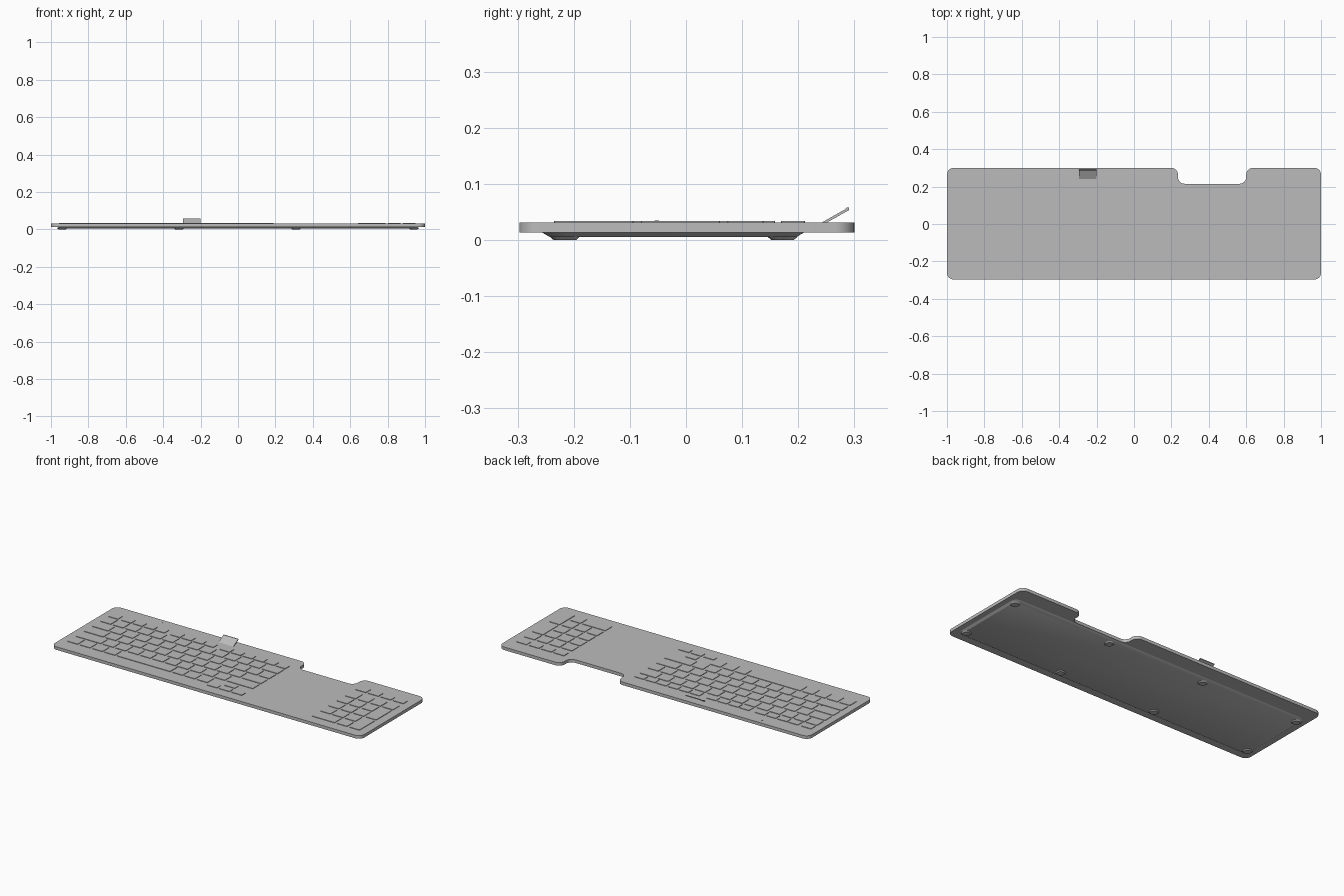
import bpy, bmesh, math
from mathutils import Vector

cube = bpy.data.objects.get("Cube")
if cube:
    bpy.data.objects.remove(cube, do_unlink=True)

grey = bpy.data.materials.new("plain grey")
grey.use_nodes = True
COLOUR = (0.5, 0.5, 0.5, 1)
grey.diffuse_color = COLOUR
grey.node_tree.nodes["Principled BSDF"].inputs["Base Color"].default_value = COLOUR


def finish(name, bm, smooth=False):
    bmesh.ops.recalc_face_normals(bm, faces=bm.faces)
    mesh = bpy.data.meshes.new(name)
    bm.to_mesh(mesh)
    bm.free()
    mesh.materials.append(grey)
    obj = bpy.data.objects.new(name, mesh)
    bpy.context.collection.objects.link(obj)
    if smooth:
        bpy.ops.object.select_all(action='DESELECT')
        obj.select_set(True)
        bpy.context.view_layer.objects.active = obj
        bpy.ops.object.shade_smooth_by_angle(angle=math.radians(30))
    return obj


def rounded(corners, radius, steps=8):
    """Outline with every right-angled corner replaced by an arc."""
    points = []
    for i, corner in enumerate(corners):
        c = Vector(corner)
        a = (Vector(corners[i - 1]) - c).normalized() * radius
        b = (Vector(corners[(i + 1) % len(corners)]) - c).normalized() * radius
        for s in range(steps + 1):
            t = s / steps * math.pi / 2
            points.append(c + a * (1 - math.sin(t)) + b * (1 - math.cos(t)))
    return points


def prism(bm, lower, upper, z0, z1):
    bottom = [bm.verts.new((p[0], p[1], z0)) for p in lower]
    top = [bm.verts.new((p[0], p[1], z1)) for p in upper]
    bm.faces.new(bottom)
    bm.faces.new(top)
    n = len(bottom)
    for i in range(n):
        j = (i + 1) % n
        bm.faces.new((bottom[i], bottom[j], top[j], top[i]))


def rectangle(x0, x1, y0, y1):
    return [(x0, y0), (x1, y0), (x1, y1), (x0, y1)]


# Main slab with the notch in its back edge
outline = [(-1, -0.297), (1, -0.297), (1, 0.3), (0.6, 0.3),
           (0.6, 0.215), (0.235, 0.215), (0.235, 0.3), (-1, 0.3)]
bm = bmesh.new()
slab = rounded(outline, 0.036)
prism(bm, slab, slab, 0.013, 0.031)
finish("body", bm, True)

# Underside tray with sloping sides
bm = bmesh.new()
prism(bm, rounded(rectangle(-0.955, 0.955, -0.242, 0.196), 0.03),
      rounded(rectangle(-0.968, 0.968, -0.256, 0.21), 0.036), 0.005, 0.013)
finish("underside_tray", bm, True)

# Round tapered feet
for i, x in enumerate((-0.94, -0.315, 0.31, 0.94)):
    for side, y in (("front", -0.216), ("back", 0.172)):
        bm = bmesh.new()
        rings = [[(x + r * math.cos(k * math.tau / 24), y + r * math.sin(k * math.tau / 24))
                  for k in range(24)] for r in (0.02, 0.027)]
        prism(bm, rings[0], rings[1], 0, 0.006)
        finish(f"{side}_foot_{i + 1}", bm, True)

# Keys
GAP, PITCH, LEFT = 0.013, 0.0802, -0.957
KEY_BASE, KEY_TOP = 0.03, 0.0342


def key(bm, x0, x1, y0, y1):
    shape = rounded(rectangle(x0, x1, y0, y1), 0.003, 2)
    prism(bm, shape, shape, KEY_BASE, KEY_TOP)


def key_row(name, y0, y1, widths):
    bm = bmesh.new()
    x = LEFT
    for w in widths:
        key(bm, x, x + w * PITCH - GAP, y0, y1)
        x += w * PITCH
    finish(name, bm)


bm = bmesh.new()
for start, count in ((LEFT, 1), (-0.872, 4), (-0.556, 4), (-0.235, 6)):
    for i in range(count):
        x = start + i * 0.072
        key(bm, x, x + 0.062, 0.169, 0.212)
finish("function_keys", bm)

ROW_STEP, ROW_DEPTH, ROW_TOP = 0.0762, 0.064, 0.159
rows = [("number_keys", [1] * 13 + [1.45]),
        ("upper_letter_keys", [1.45] + [1] * 13),
        ("home_letter_keys", [1.73] + [1] * 11 + [1.72]),
        ("lower_letter_keys", [2.2] + [1] * 10 + [2.25]),
        ("space_row_keys", [1] * 4 + [4.45] + [1] * 3)]
for i, (name, widths) in enumerate(rows):
    top = ROW_TOP - i * ROW_STEP
    key_row(name, top - ROW_DEPTH, top, widths)

# Arrow cluster
bm = bmesh.new()
for col in range(3):
    x = LEFT + (11.45 + col) * PITCH
    key(bm, x, x + PITCH - GAP, -0.235, -0.2)
    if col == 1:
        key(bm, x, x + PITCH - GAP, -0.185, -0.147)
finish("arrow_keys", bm)

# Number pad, as column, row, columns wide, rows tall
bm = bmesh.new()
pad = [(c, r, 1, 1) for r in range(4) for c in range(3)]
pad += [(3, 0, 1, 1), (3, 1, 1, 2), (3, 3, 1, 2), (0, 4, 2, 1), (2, 4, 1, 1)]
for c, r, w, h in pad:
    x, top = 0.641 + c * 0.0805, 0.138 - r * 0.0772
    key(bm, x, x + w * 0.0805 - GAP, top - h * 0.0772 + GAP, top)
for c in range(4):
    x = 0.641 + c * 0.0805
    key(bm, x, x + 0.0675, 0.169, 0.212)
finish("number_pad_keys", bm)

# Raised flap leaning towards the back, with a lip at its tip
bm = bmesh.new()
profile = [(0.24, 0.03), (0.249, 0.03), (0.291, 0.0535),
           (0.29, 0.058), (0.286, 0.058), (0.284, 0.055)]
ends = [[bm.verts.new((x, y, z)) for y, z in profile] for x in (-0.295, -0.2)]
for end in ends:
    bm.faces.new(end)
for i in range(len(profile)):
    j = (i + 1) % len(profile)
    bm.faces.new((ends[0][i], ends[0][j], ends[1][j], ends[1][i]))
finish("flap", bm)

# Small indicator marks
for name, x, y, half, z in (("status_light", -0.68, 0.265, 0.01, 0.031),
                            ("lock_light", -0.836, -0.052, 0.004, KEY_TOP)):
    bm = bmesh.new()
    mark = rectangle(x - 0.003, x + 0.003, y - half, y + half)
    prism(bm, mark, mark, z - 0.001, z + 0.0004)
    finish(name, bm)
